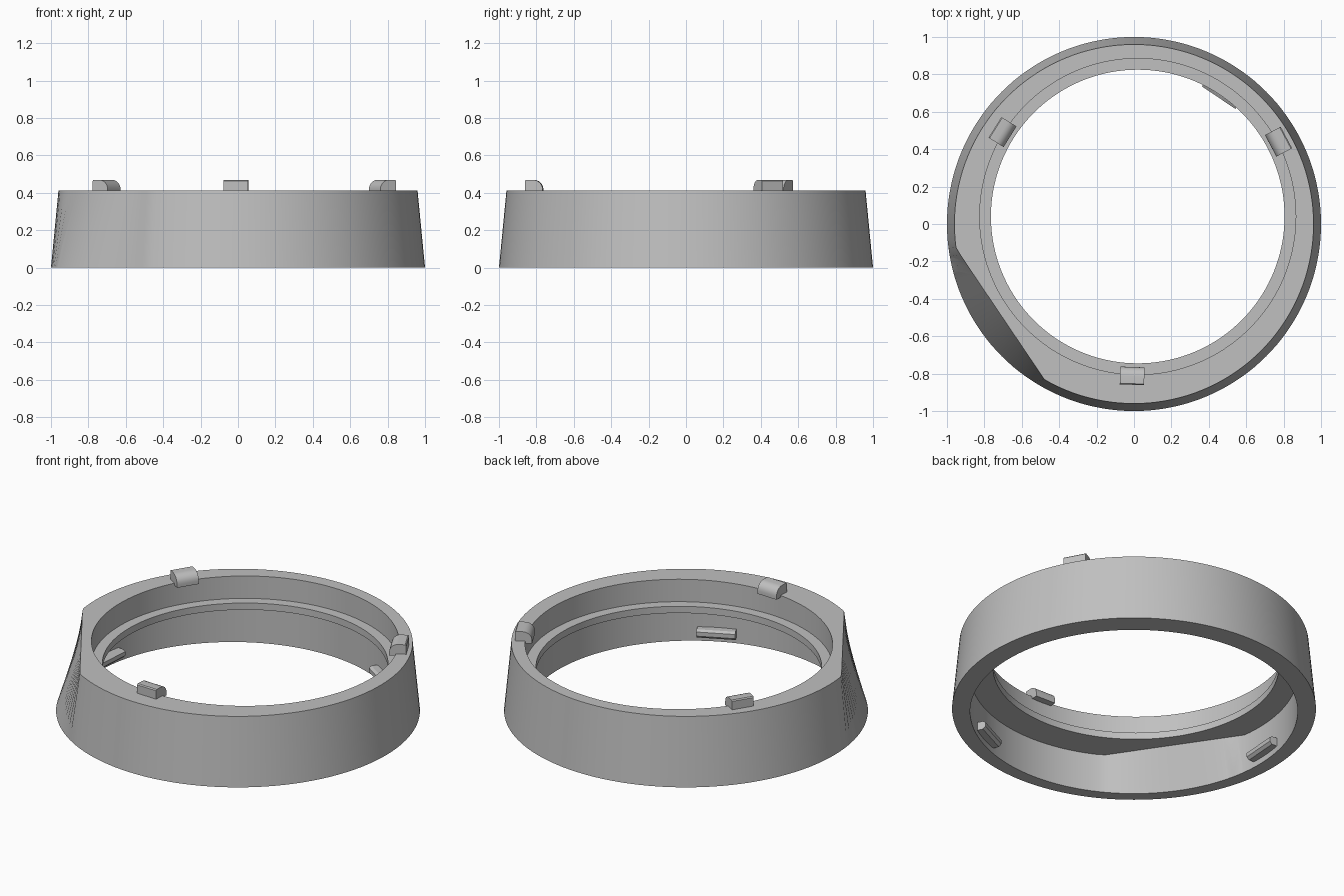
import bpy, bmesh, math
from mathutils import Vector, Matrix

cube = bpy.data.objects.get("Cube")
if cube:
    bpy.data.objects.remove(cube, do_unlink=True)

grey = bpy.data.materials.new("plain_grey")
grey.use_nodes = True
COLOUR = (0.53, 0.53, 0.53, 1)
grey.diffuse_color = COLOUR
grey.node_tree.nodes["Principled BSDF"].inputs["Base Color"].default_value = COLOUR

SEGMENTS = 144
TOP = 0.412
TOP_BORE = Vector((0.02, 0.04))
LOW_BORE = Vector((-0.02, -0.025))
FLAT_ANGLE = math.radians(214)
FLAT_NORMAL = Vector((math.cos(FLAT_ANGLE), math.sin(FLAT_ANGLE)))


def finish(name, bm):
    bmesh.ops.recalc_face_normals(bm, faces=bm.faces)
    mesh = bpy.data.meshes.new(name)
    bm.to_mesh(mesh)
    bm.free()
    obj = bpy.data.objects.new(name, mesh)
    mesh.materials.append(grey)
    bpy.context.collection.objects.link(obj)
    return obj


def activate(obj):
    bpy.ops.object.select_all(action='DESELECT')
    obj.select_set(True)
    bpy.context.view_layer.objects.active = obj


def smooth(obj):
    activate(obj)
    bpy.ops.object.shade_smooth_by_angle(angle=math.radians(25))


def loop(bm, radius, z, centre=Vector((0, 0)), flat=None):
    """Circle of vertices, optionally cut straight by the side flat."""
    verts = []
    for i in range(SEGMENTS):
        a = math.tau * i / SEGMENTS
        p = centre + radius * Vector((math.cos(a), math.sin(a)))
        reach = p.dot(FLAT_NORMAL)
        if flat and reach > flat:
            p *= flat / reach
        verts.append(bm.verts.new((p.x, p.y, z)))
    return verts


def prism(name, profile, width, angle, centre=Vector((0, 0))):
    """Extrude a (radius, z) profile along the tangent at the given angle."""
    bm = bmesh.new()
    ends = [[bm.verts.new((r, t, z)) for r, z in profile]
            for t in (-width / 2, width / 2)]
    for end in ends:
        bm.faces.new(end)
    n = len(profile)
    for i in range(n):
        j = (i + 1) % n
        bm.faces.new((ends[0][i], ends[0][j], ends[1][j], ends[1][i]))
    place = Matrix.Translation((centre.x, centre.y, 0))
    place @= Matrix.Rotation(math.radians(angle), 4, 'Z')
    bm.transform(place)
    return finish(name, bm)


# Ring body: tapered outside, stepped bore, side flat fading into the round base
bm = bmesh.new()
rings = [
    loop(bm, 1.0, 0),
    loop(bm, 0.96, TOP, flat=0.862),
    loop(bm, 0.845, TOP, TOP_BORE),
    loop(bm, 0.845, 0.276, TOP_BORE),
    loop(bm, 0.785, 0.276, TOP_BORE),
    loop(bm, 0.785, 0.235, TOP_BORE),
    loop(bm, 0.9, 0.235, LOW_BORE, flat=0.835),
    loop(bm, 0.9, 0, LOW_BORE),
]
for k, low in enumerate(rings):
    high = rings[(k + 1) % len(rings)]
    for i in range(SEGMENTS):
        j = (i + 1) % SEGMENTS
        bm.faces.new((low[i], low[j], high[j], high[i]))
body = finish("ring_body", bm)

# Round-topped notch through the base wall
bm = bmesh.new()
half, crown = 0.042, 0.093
arch = [(-half, -0.05), (half, -0.05)]
arch += [(half * math.cos(a), crown + half * math.sin(a))
         for a in (math.pi * i / 12 for i in range(13))]
face = bm.faces.new([bm.verts.new((0.8, t, z)) for t, z in arch])
out = bmesh.ops.extrude_face_region(bm, geom=[face])
bmesh.ops.translate(bm, vec=(0.3, 0, 0),
                    verts=[v for v in out["geom"] if isinstance(v, bmesh.types.BMVert)])
bm.transform(Matrix.Rotation(math.radians(193), 4, 'Z'))
cutter = finish("notch_cutter", bm)
cutter.hide_render = True
cut = body.modifiers.new("notch", 'BOOLEAN')
cut.operation = 'DIFFERENCE'
cut.solver = 'EXACT'
cut.object = cutter
activate(body)
bpy.ops.object.modifier_apply(modifier=cut.name)
bpy.data.objects.remove(cutter, do_unlink=True)
smooth(body)

# Top lugs: square outside, rounded towards the bore
lug = [(0.805, TOP - 0.012), (0.9, TOP - 0.012), (0.9, 0.463), (0.894, 0.469)]
lug += [(0.855 - 0.05 * math.sin(a), 0.419 + 0.05 * math.cos(a))
        for a in (math.pi / 2 * i / 6 for i in range(7))]
# Lower lugs: bars on the lower bore wall with chamfered inner edges
bar = [(0.845, 0.05), (0.86, 0.035), (0.915, 0.035),
       (0.915, 0.085), (0.86, 0.085), (0.845, 0.075)]
for i in range(3):
    smooth(prism(f"top_lug_{i + 1}", lug, 0.13, 28 + 120 * i, TOP_BORE))
    prism(f"lower_lug_{i + 1}", bar, 0.216, 56 + 120 * i, LOW_BORE)
